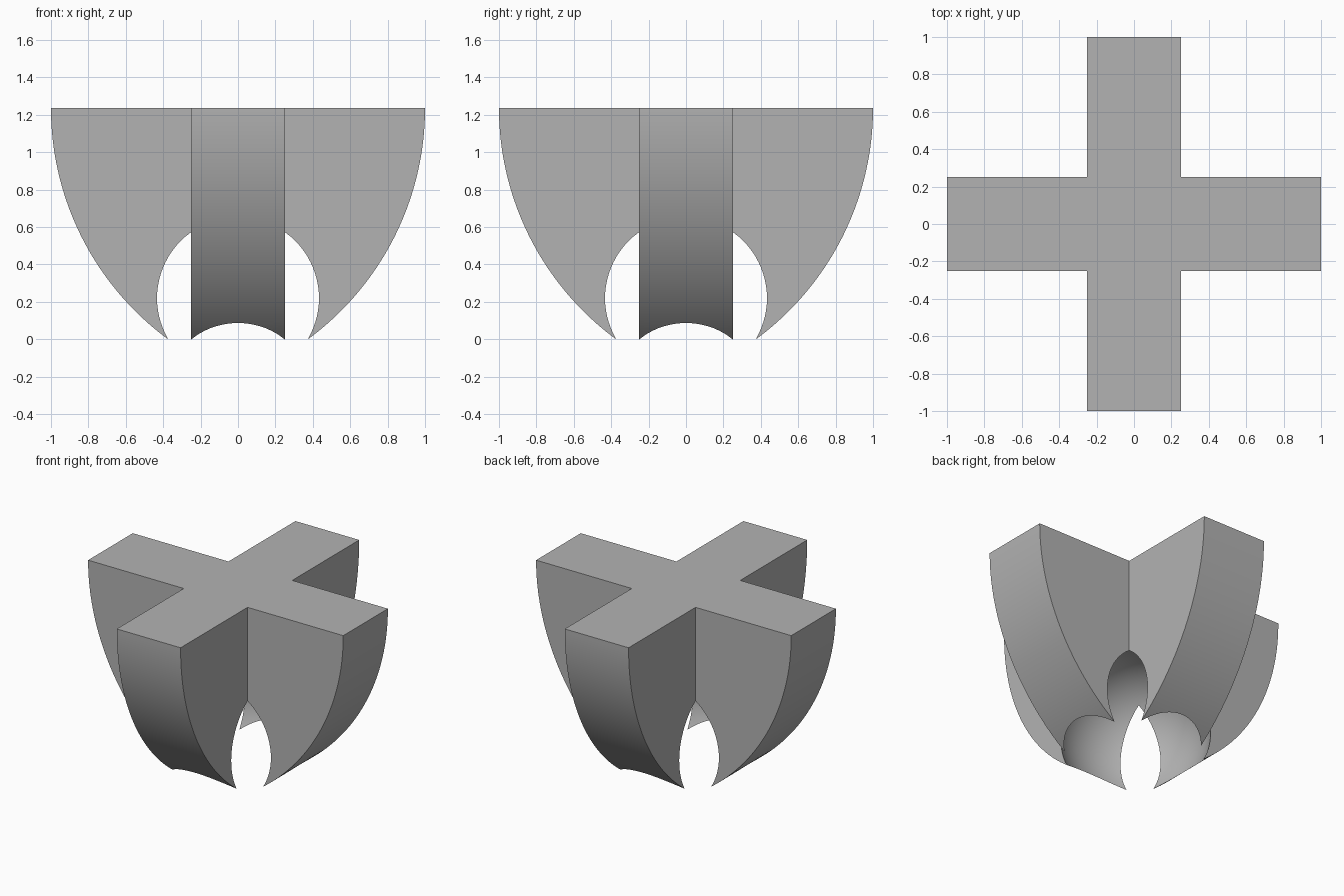
import bpy, bmesh, math

cube = bpy.data.objects.get("Cube")
if cube:
    bpy.data.objects.remove(cube, do_unlink=True)

TOP = 1.237        # height of the flat top
HALF_WIDTH = 0.25  # half the thickness of each bar
ARC = 1.535        # radius of the curved sides
STEPS = 64

grey = bpy.data.materials.new("plain_grey")
grey.use_nodes = True
colour = (0.45, 0.45, 0.45, 1)
grey.diffuse_color = colour
grey.node_tree.nodes["Principled BSDF"].inputs["Base Color"].default_value = colour


def add_object(name, bm):
    mesh = bpy.data.meshes.new(name)
    bmesh.ops.recalc_face_normals(bm, faces=bm.faces)
    bm.to_mesh(mesh)
    bm.free()
    mesh.materials.append(grey)
    obj = bpy.data.objects.new(name, mesh)
    bpy.context.collection.objects.link(obj)
    return obj


def pointed_bar(name, turn):
    """Inverted pointed arch, extruded to a bar and turned about z."""
    end = math.acos((ARC - 1) / ARC)
    right = [(ARC * math.cos(end * i / STEPS) - ARC + 1,
              TOP - ARC * math.sin(end * i / STEPS)) for i in range(STEPS + 1)]
    left = [(-x, z) for x, z in reversed(right[:-1])]
    bm = bmesh.new()
    face = bm.faces.new([bm.verts.new((x, -HALF_WIDTH, z)) for x, z in right + left])
    extruded = bmesh.ops.extrude_face_region(bm, geom=[face])["geom"]
    moved = [v for v in extruded if isinstance(v, bmesh.types.BMVert)]
    bmesh.ops.translate(bm, vec=(0, 2 * HALF_WIDTH, 0), verts=moved)
    obj = add_object(name, bm)
    obj.rotation_euler.z = turn
    return obj


def cut(target, other, operation):
    mod = target.modifiers.new(operation.lower(), 'BOOLEAN')
    mod.operation = operation
    mod.solver = 'EXACT'
    mod.object = other
    bpy.context.view_layer.update()
    bpy.context.view_layer.objects.active = target
    bpy.ops.object.modifier_apply(modifier=mod.name)
    bpy.data.objects.remove(other, do_unlink=True)


# Two crossing bars make the four-legged body
body = pointed_bar("crossed_body", 0)
cut(body, pointed_bar("cross_bar", math.pi / 2), 'UNION')

# Round hollow underneath, which separates the feet
bm = bmesh.new()
bmesh.ops.create_uvsphere(bm, u_segments=96, v_segments=48, radius=0.5)
hollow = add_object("hollow_cutter", bm)
hollow.location.z = 0.22
hollow.hide_render = True
cut(body, hollow, 'DIFFERENCE')

# Smooth curves with crisp edges
bpy.ops.object.select_all(action='DESELECT')
body.select_set(True)
bpy.context.view_layer.objects.active = body
bpy.ops.object.shade_smooth_by_angle(angle=math.radians(30))
